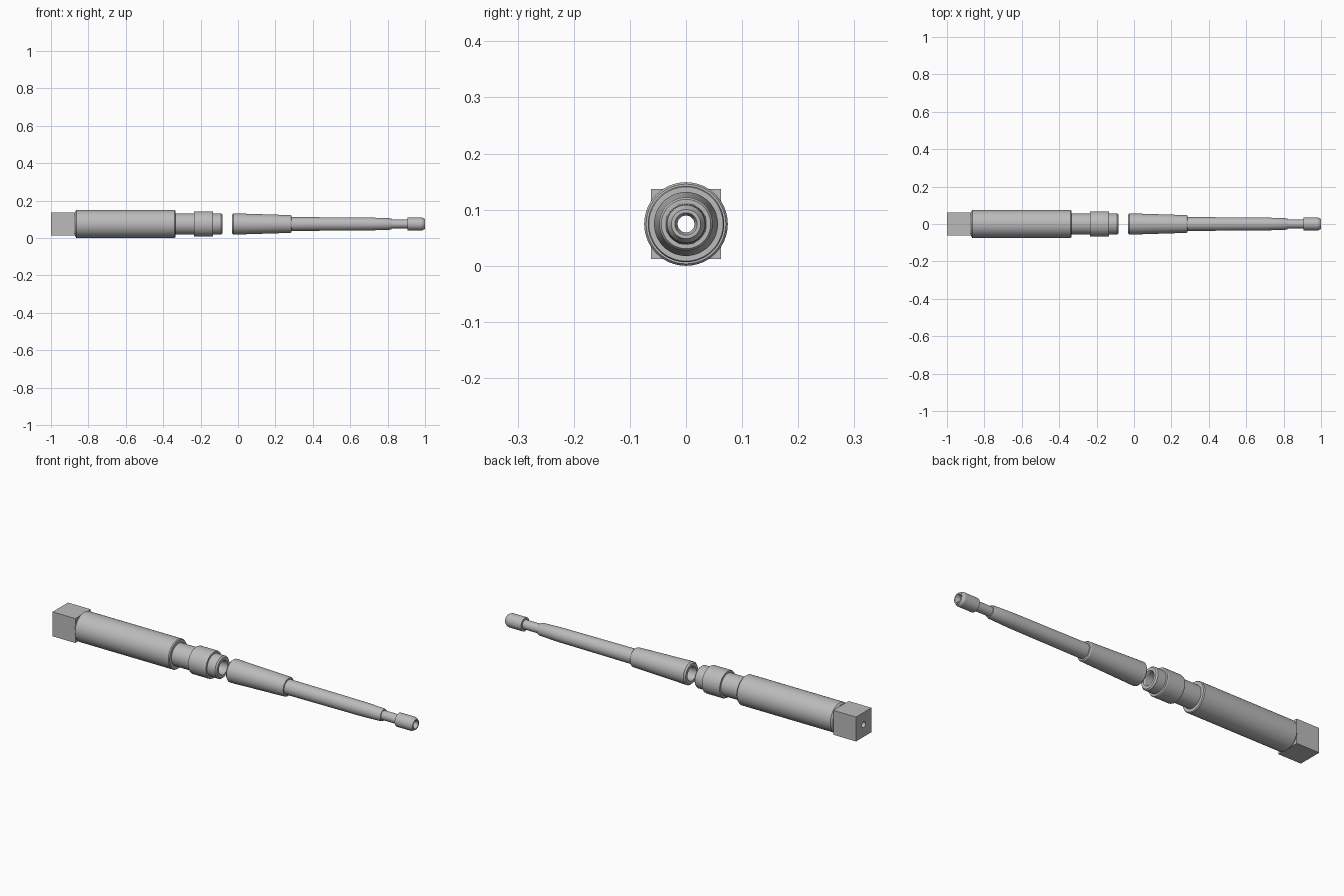
import bpy, bmesh, math

if "Cube" in bpy.data.objects:
    bpy.data.objects.remove(bpy.data.objects["Cube"], do_unlink=True)

AXIS_Z = 0.0745
SEGMENTS = 64

steel = bpy.data.materials.new("grey steel")
steel.use_nodes = True
steel.diffuse_color = (0.5, 0.5, 0.5, 1)
steel.node_tree.nodes["Principled BSDF"].inputs["Base Color"].default_value = (0.5, 0.5, 0.5, 1)


def lathe(name, profile, square_from=None):
    """Turn a closed (x, radius) profile about the x axis; radii above square_from become square."""
    bm = bmesh.new()
    rings = []
    for i in range(SEGMENTS):
        a = 2 * math.pi * i / SEGMENTS
        c, s = math.cos(a), math.sin(a)
        ring = []
        for x, r in profile:
            if square_from and r > square_from:
                r /= max(abs(c), abs(s))
            ring.append(bm.verts.new((x, r * c, r * s)))
        rings.append(ring)
    n = len(profile)
    for i in range(SEGMENTS):
        a, b = rings[i], rings[(i + 1) % SEGMENTS]
        for j in range(n):
            k = (j + 1) % n
            bm.faces.new((a[j], a[k], b[k], b[j]))
    bmesh.ops.recalc_face_normals(bm, faces=bm.faces)
    mesh = bpy.data.meshes.new(name)
    bm.to_mesh(mesh)
    bm.free()
    mesh.materials.append(steel)
    obj = bpy.data.objects.new(name, mesh)
    obj.location.z = AXIS_Z
    bpy.context.collection.objects.link(obj)
    bpy.ops.object.select_all(action='DESELECT')
    bpy.context.view_layer.objects.active = obj
    obj.select_set(True)
    bpy.ops.object.shade_smooth_by_angle(angle=math.radians(20))
    return obj


# Square drive head with a small bore
lathe("square_head", [(-1, 0.015), (-1, 0.062), (-0.872, 0.062), (-0.872, 0.015)], 0.03)

# Main barrel, stepped neck, collar and open mouth
lathe("barrel", [
    (-0.872, 0.015), (-0.872, 0.066), (-0.864, 0.0745), (-0.34, 0.0745),
    (-0.335, 0.071), (-0.335, 0.056), (-0.235, 0.056), (-0.235, 0.066),
    (-0.23, 0.068), (-0.14, 0.068), (-0.135, 0.066), (-0.135, 0.056),
    (-0.09, 0.056), (-0.083, 0.05), (-0.083, 0.036), (-0.09, 0.032),
    (-0.25, 0.032), (-0.25, 0.015)])

# Tapered sleeve, slender rod and bored tip
lathe("tapered_rod", [
    (-0.033, 0.036), (-0.033, 0.05), (-0.025, 0.057), (0.28, 0.0475),
    (0.285, 0.044), (0.285, 0.037), (0.7, 0.0345), (0.81, 0.031),
    (0.82, 0.028), (0.82, 0.023), (0.905, 0.023), (0.905, 0.034),
    (0.985, 0.034), (1, 0.026), (1, 0.02), (0.985, 0.015),
    (0.2, 0.015), (0.2, 0.032), (-0.026, 0.032)])
